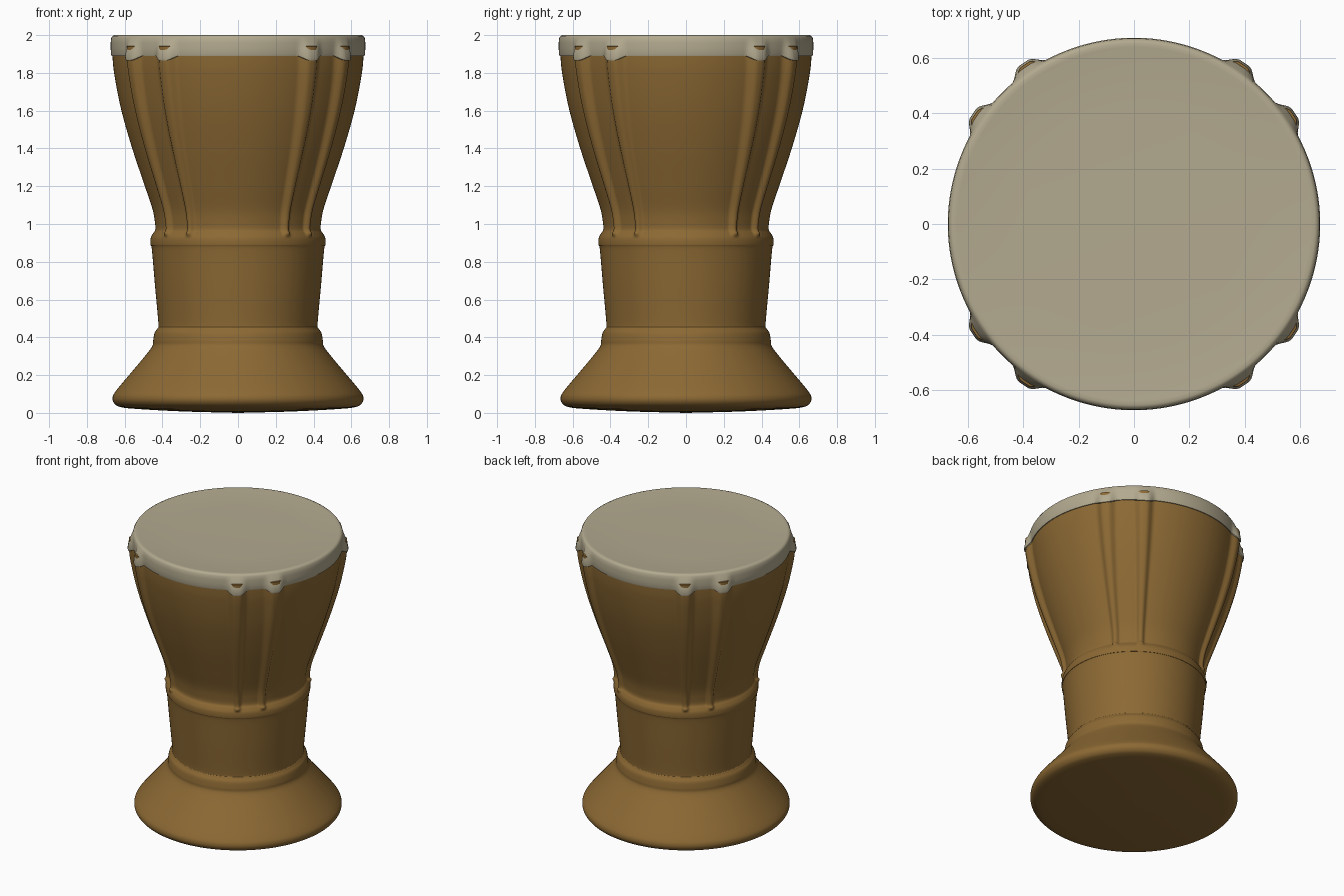
import bpy, bmesh, math

if "Cube" in bpy.data.objects:
    bpy.data.objects.remove(bpy.data.objects["Cube"])

SEGS = 320
RIDGE_ANGLES = [q * 90 + a for q in range(4) for a in (34.5, 55.5)]


def material(name, color):
    m = bpy.data.materials.new(name)
    m.diffuse_color = (*color, 1)
    m.use_nodes = True
    m.node_tree.nodes["Principled BSDF"].inputs["Base Color"].default_value = m.diffuse_color
    return m


wood = material("brown wood", (0.262, 0.141, 0.034))
hide = material("pale hide", (0.45, 0.40, 0.275))


def smoothstep(t):
    t = max(0.0, min(1.0, t))
    return t * t * (3 - 2 * t)


def ridge(theta, half):
    """0..1 flat-topped bump around each of the eight ridge angles."""
    deg = math.degrees(theta) % 360
    d = min(abs((deg - a + 180) % 360 - 180) for a in RIDGE_ANGLES)
    return smoothstep((half - d) / (half * 0.75))


def spline(pts, sub=5):
    """Catmull-Rom curve through the profile points."""
    p = [pts[0]] + pts + [pts[-1]]
    out = []
    for i in range(1, len(p) - 2):
        for k in range(sub):
            t = k / sub
            out.append(tuple(
                0.5 * (2 * p[i][c] + (p[i + 1][c] - p[i - 1][c]) * t
                       + (2 * p[i - 1][c] - 5 * p[i][c] + 4 * p[i + 1][c] - p[i + 2][c]) * t * t
                       + (3 * p[i][c] - p[i - 1][c] - 3 * p[i + 1][c] + p[i + 2][c]) * t ** 3)
                for c in (0, 1)))
    return out + [pts[-1]]


def lathe(name, profile, shape, mat, angle):
    """Revolve a profile; shape(r, z, theta) gives the final r and z."""
    bm = bmesh.new()
    rows = []
    for r, z in profile:
        row = []
        for s in range(SEGS):
            th = 2 * math.pi * s / SEGS
            rr, zz = shape(max(r, 0), z, th)
            row.append(bm.verts.new((rr * math.cos(th), rr * math.sin(th), zz)))
        rows.append(row)
    for a, b in zip(rows, rows[1:]):
        for s in range(SEGS):
            n = (s + 1) % SEGS
            bm.faces.new((a[s], a[n], b[n], b[s]))
    bmesh.ops.remove_doubles(bm, verts=bm.verts, dist=1e-5)
    bmesh.ops.recalc_face_normals(bm, faces=bm.faces)
    me = bpy.data.meshes.new(name)
    bm.to_mesh(me)
    bm.free()
    me.materials.append(mat)
    ob = bpy.data.objects.new(name, me)
    bpy.context.collection.objects.link(ob)
    bpy.ops.object.select_all(action='DESELECT')
    ob.select_set(True)
    bpy.context.view_layer.objects.active = ob
    bpy.ops.object.shade_smooth_by_angle(angle=math.radians(angle))


# Wooden body: foot, lower ring, waist, upper ring, flaring bowl
body_profile = [
    (0, 0.0), (0.3, 0.008), (0.55, 0.022), (0.625, 0.032), (0.655, 0.05), (0.664, 0.08),
    (0.645, 0.118), (0.56, 0.22), (0.485, 0.31), (0.453, 0.355), (0.449, 0.385),
    (0.441, 0.425), (0.425, 0.45), (0.422, 0.48), (0.44, 0.68), (0.456, 0.865), (0.463, 0.89),
    (0.462, 0.925), (0.45, 0.95), (0.438, 0.97), (0.44, 1.01), (0.453, 1.08),
    (0.493, 1.2), (0.56, 1.4), (0.617, 1.6), (0.653, 1.78), (0.664, 1.88), (0.664, 1.95),
    (0.0, 1.95)]


def body_shape(r, z, th):
    if z < 0.92 or z > 1.945:
        return r, z
    up = max(0.0, min(1.0, (z - 0.95) / 0.9))
    bump = ridge(th, 3.4 + 2.4 * up)
    height = (0.022 + 0.013 * up) * smoothstep((z - 0.925) / 0.03)
    return max(r, r + height * bump), z


lathe("drum_body", spline(body_profile[:-1]) + [body_profile[-1]], body_shape, wood, 50)

# Hide skin stretched over the top, with a scalloped lower edge over the ridges
skin_profile = [(0.655, 1.89), (0.670, 1.89), (0.673, 1.90), (0.674, 1.93), (0.674, 1.96),
                (0.671, 1.985), (0.665, 1.995), (0.655, 2.0), (0.64, 1.998),
                (0.4, 1.994), (0.0, 1.991)]


def skin_shape(r, z, th):
    low = smoothstep((1.99 - z) / 0.09)
    if r < 0.66 and z > 1.95:
        return r, z
    bump = ridge(th, 6.6)
    return r + 0.034 * low * bump, z - 0.024 * bump * smoothstep((1.95 - z) / 0.06)


lathe("drum_skin", skin_profile, skin_shape, hide, 50)
